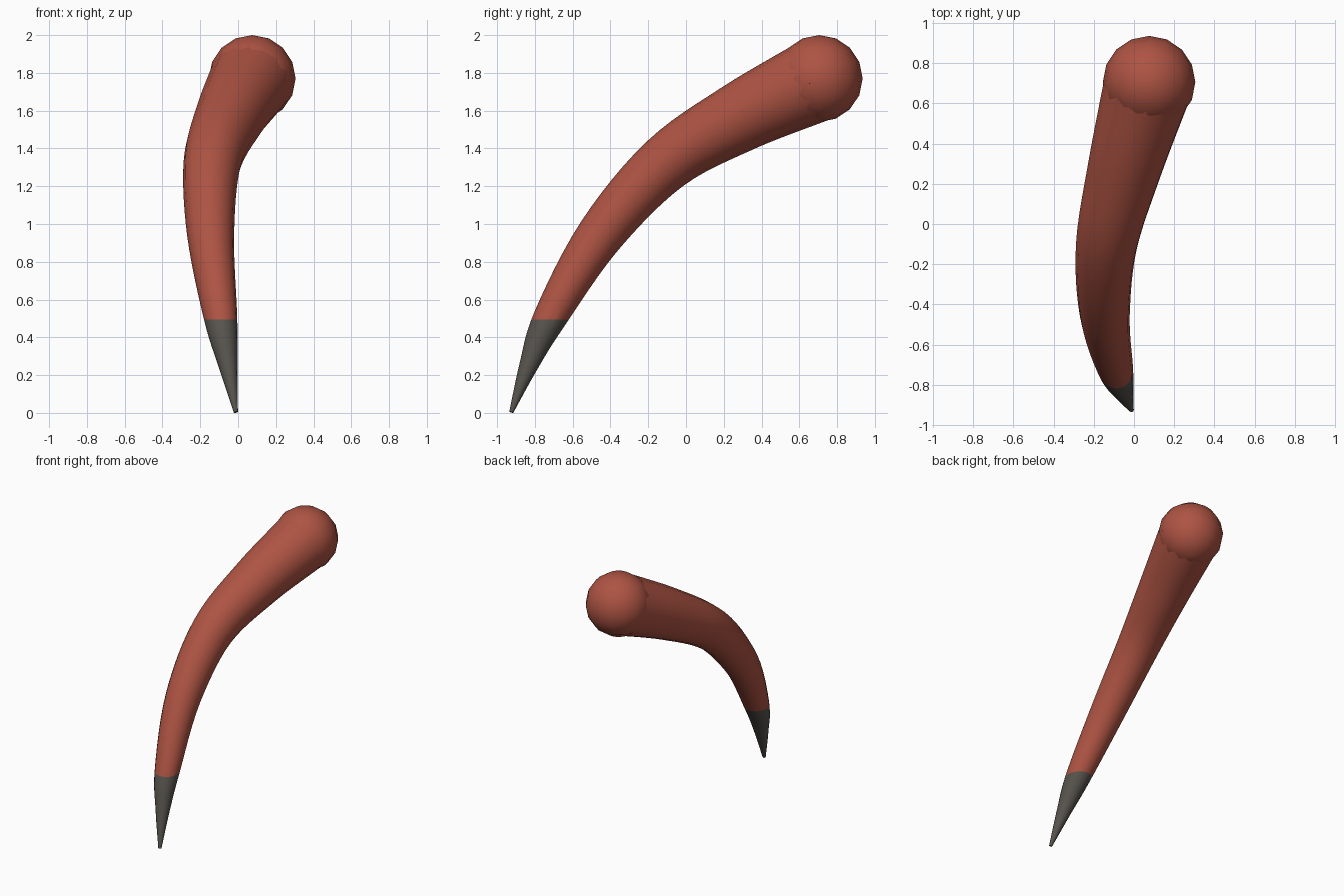
import bpy, bmesh, math
from mathutils import Vector

if "Cube" in bpy.data.objects:
    bpy.data.objects.remove(bpy.data.objects["Cube"])


def material(name, rgb):
    m = bpy.data.materials.new(name)
    m.diffuse_color = (*rgb, 1)
    m.use_nodes = True
    m.node_tree.nodes["Principled BSDF"].inputs["Base Color"].default_value = m.diffuse_color
    return m


red = material("terracotta red", (0.42, 0.088, 0.056))
grey = material("dark warm grey", (0.095, 0.088, 0.075))

# centre line points with radius: x, y, z, r (tip first)
PATH = [(-0.012, -0.925, 0.004, 0.011), (-0.053, -0.833, 0.25, 0.050),
        (-0.092, -0.722, 0.50, 0.088), (-0.145, -0.455, 0.94, 0.124),
        (-0.137, -0.11, 1.32, 0.152), (-0.047, 0.275, 1.56, 0.184),
        (0.075, 0.705, 1.77, 0.223)]
STEPS, SIDES = 6, 16


def spline(points, steps):
    """Catmull-Rom samples through the points."""
    p = [Vector(q) for q in points]
    p = [2 * p[0] - p[1]] + p + [2 * p[-1] - p[-2]]
    out = []
    for i in range(1, len(p) - 2):
        a, b, c, d = p[i - 1:i + 3]
        for s in range(steps):
            t = s / steps
            out.append(0.5 * (2 * b + (c - a) * t + (2 * a - 5 * b + 4 * c - d) * t * t
                              + (3 * b - a - 3 * c + d) * t ** 3))
    return out + [p[-2]]


# tapered curved horn with a grey tip
samples = spline(PATH, STEPS)
centres = [s.to_3d() for s in samples]
bm = bmesh.new()
rings = []
for i, s in enumerate(samples):
    tangent = (centres[min(i + 1, len(centres) - 1)] - centres[max(i - 1, 0)]).normalized()
    u = Vector((1, 0, 0))
    u = (u - tangent * u.dot(tangent)).normalized()
    v = tangent.cross(u)
    rings.append([bm.verts.new(centres[i] + s[3] * (u * math.cos(a) + v * math.sin(a)))
                  for a in (2 * math.pi * k / SIDES for k in range(SIDES))])
for r0, r1 in zip(rings, rings[1:]):
    for k in range(SIDES):
        n = (k + 1) % SIDES
        bm.faces.new((r0[k], r0[n], r1[n], r1[k]))
bm.faces.new(rings[0])
bm.faces.new(rings[-1])
# level cut where the tip colour starts
bmesh.ops.bisect_plane(bm, geom=bm.verts[:] + bm.edges[:] + bm.faces[:], dist=0.0001,
                       plane_co=(0, 0, 0.495), plane_no=(0, 0, 1))
bmesh.ops.recalc_face_normals(bm, faces=bm.faces[:])
for f in bm.faces:
    f.material_index = 1 if f.calc_center_median().z < 0.495 else 0
    f.smooth = len(f.verts) < SIDES
mesh = bpy.data.meshes.new("curved_horn")
bm.to_mesh(mesh)
bm.free()
mesh.materials.append(red)
mesh.materials.append(grey)
bpy.context.collection.objects.link(bpy.data.objects.new("curved_horn", mesh))

# round ball at the thick end
bpy.ops.mesh.primitive_uv_sphere_add(segments=16, ring_count=8, radius=0.23,
                                     location=(0.075, 0.705, 1.77))
ball = bpy.context.object
ball.name = "root_ball"
ball.data.materials.append(red)
bpy.ops.object.shade_smooth()
